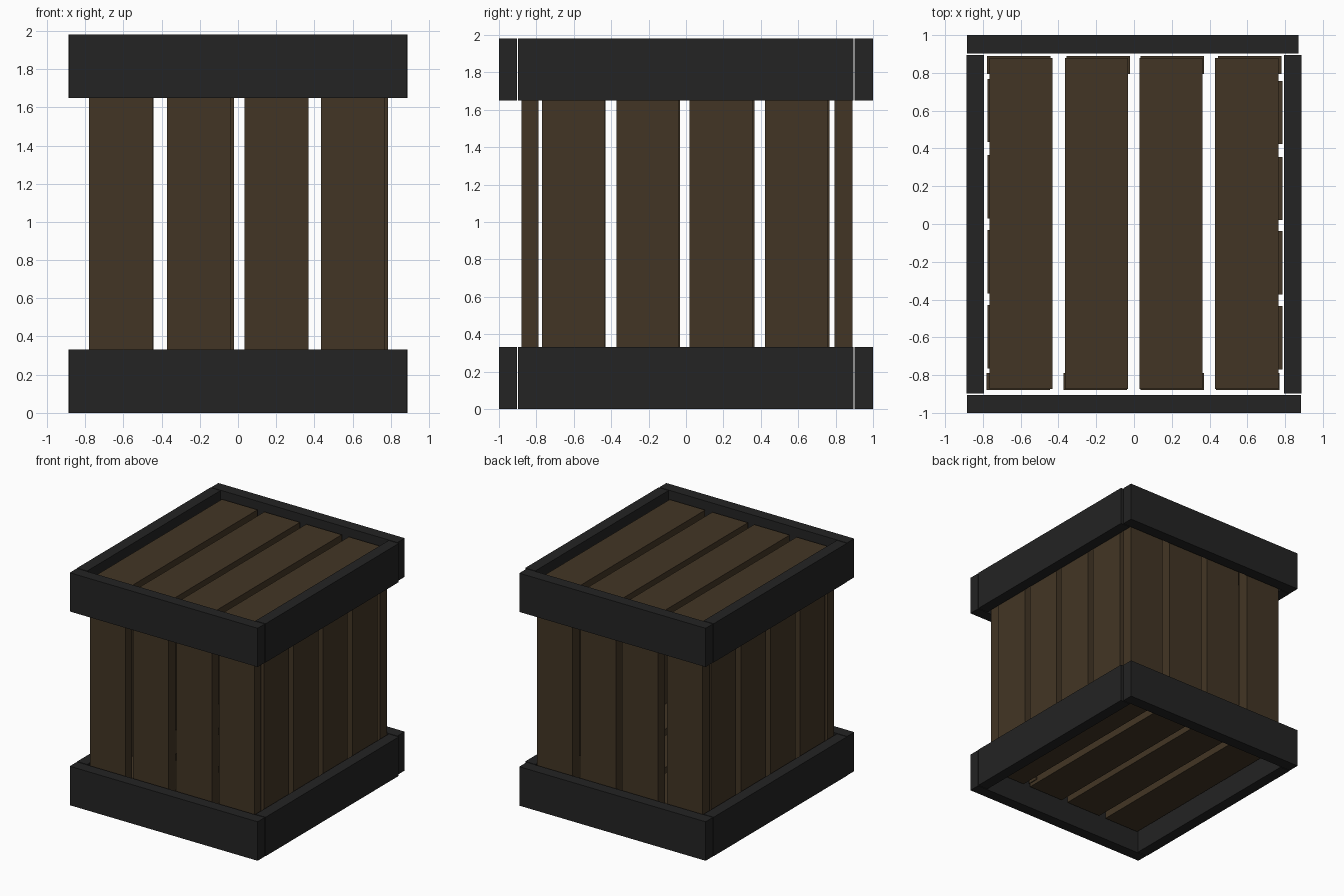
import bpy
import bmesh
from mathutils import Vector

if "Cube" in bpy.data.objects:
    bpy.data.objects.remove(bpy.data.objects["Cube"])


def material(name, rgb):
    m = bpy.data.materials.new(name)
    m.diffuse_color = (*rgb, 1)
    m.use_nodes = True
    m.node_tree.nodes["Principled BSDF"].inputs["Base Color"].default_value = m.diffuse_color
    return m


wood = material("dark_wood", (0.055, 0.036, 0.018))
iron = material("dark_frame", (0.017, 0.017, 0.017))


def box(name, xr, yr, zr, mat):
    """Box from its (min, max) range on each axis."""
    bm = bmesh.new()
    bmesh.ops.create_cube(bm, size=1)
    ranges = (xr, yr, zr)
    size = Vector([r[1] - r[0] for r in ranges])
    bmesh.ops.scale(bm, vec=size, verts=bm.verts)
    mesh = bpy.data.meshes.new(name)
    bm.to_mesh(mesh)
    bm.free()
    mesh.materials.append(mat)
    ob = bpy.data.objects.new(name, mesh)
    ob.location = [(r[0] + r[1]) / 2 for r in ranges]
    bpy.context.collection.objects.link(ob)


# Upper and lower frames, four boards each
for level, zr in (("lower", (0, 0.332)), ("upper", (1.65, 1.98))):
    box(f"{level}_front_board", (-0.885, 0.885), (-1, -0.904), zr, iron)
    box(f"{level}_back_board", (-0.885, 0.87), (0.902, 1), zr, iron)
    box(f"{level}_left_board", (-0.888, -0.793), (-0.897, 0.896), zr, iron)
    box(f"{level}_right_board", (0.793, 0.888), (-0.897, 0.895), zr, iron)

W = 0.335   # slat width
WALL = (0.2, 1.83)

# Wall slats, given by their starting edge, slightly uneven
for i, x in enumerate((-0.78, -0.373, 0.035, 0.435)):
    box(f"front_slat_{i + 1}", (x, x + W), (-0.88, -0.788), WALL, wood)
for i, x in enumerate((-0.777, -0.357, 0.035, 0.445)):
    box(f"back_slat_{i + 1}", (x, x + W), (0.795, 0.89), WALL, wood)
for i, y in enumerate((-0.77, -0.372, 0.02, 0.423)):
    box(f"right_slat_{i + 1}", (0.692, 0.785), (y, y + W), WALL, wood)
for i, y in enumerate((-0.765, -0.367, 0.03, 0.433)):
    box(f"left_slat_{i + 1}", (-0.775, -0.682), (y, y + W), WALL, wood)

# Lid and floor slats, recessed inside the frames
for i, x in enumerate((-0.766, -0.366, 0.028, 0.43)):
    box(f"lid_slat_{i + 1}", (x, x + W), (-0.873, 0.878), (1.83, 1.92), wood)
    box(f"floor_slat_{i + 1}", (x, x + W), (-0.873, 0.878), (0.17, 0.26), wood)
